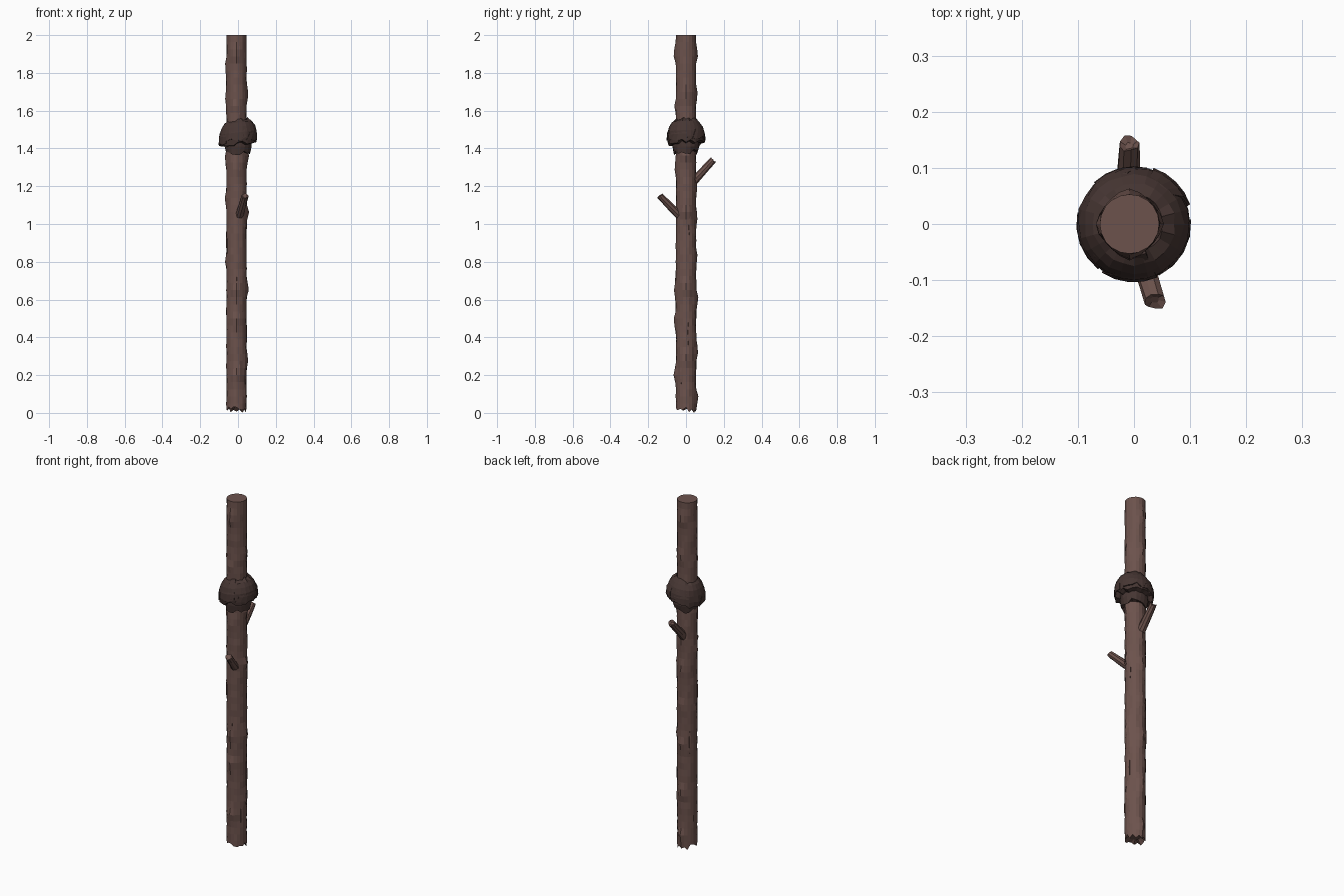
import bpy, math, random
from mathutils import Vector

if "Cube" in bpy.data.objects:
    bpy.data.objects.remove(bpy.data.objects["Cube"])

random.seed(4)


def material(name, color):
    m = bpy.data.materials.new(name)
    m.diffuse_color = (*color, 1)
    m.use_nodes = True
    m.node_tree.nodes["Principled BSDF"].inputs["Base Color"].default_value = m.diffuse_color
    return m


bark = material("bark", (0.15, 0.085, 0.073))
dark_bark = material("dark_bark", (0.062, 0.037, 0.033))


def tube(name, rings, mat, cap=True, closed=False):
    """Loft a list of equal-length rings, flat shaded."""
    n = len(rings[0])
    verts = [p for r in rings for p in r]
    rows = len(rings)
    faces = []
    for i in range(rows if closed else rows - 1):
        for j in range(n):
            k, a, b = (j + 1) % n, i * n, ((i + 1) % rows) * n
            faces.append((a + j, a + k, b + k, b + j))
    if cap:
        faces.append(tuple(reversed(range(n))))
        faces.append(tuple(range((rows - 1) * n, rows * n)))
    me = bpy.data.meshes.new(name)
    me.from_pydata(verts, [], faces)
    me.materials.append(mat)
    ob = bpy.data.objects.new(name, me)
    bpy.context.collection.objects.link(ob)
    return ob


CX, R = -0.008, 0.053

# Trunk: knots swell the bark at (angle in degrees: heights)
knots = {
    180: (1.83, 1.67, 1.34, 1.14, 0.8),
    0: (1.69, 1.36, 1.06, 0.66, 0.28),
    90: (1.9, 1.68, 1.2, 1.04, 0.82, 0.6, 0.33, 0.08),
    270: (1.9, 1.62, 1.3, 0.65, 0.49, 0.2),
}
swells = [(math.radians(a), z, random.uniform(0.006, 0.014))
          for a, zs in knots.items() for z in zs]
SIDES = 20
jag = [random.uniform(0.0, 0.035) for _ in range(SIDES)]
jag[3] = 0
rings = []
heights = [0.0] + [0.05 + 0.0375 * i for i in range(52)] + [2.0]
for i, z in enumerate(heights):
    ring = []
    for j in range(SIDES):
        a = math.tau * j / SIDES
        r = R
        for sa, sz, h in swells:
            da = (a - sa + math.pi) % math.tau - math.pi
            r += h * math.exp(-(da / 0.4) ** 2 - ((z - sz) / 0.035) ** 2)
        zz = z
        if 0 < i < len(heights) - 1:
            r += random.uniform(-0.0015, 0.002)
        if i == 0:
            zz = jag[j]
        ring.append((CX + r * math.cos(a), r * math.sin(a), zz))
    rings.append(ring)
# hollowed, splintered foot
rings.insert(0, [(CX + (x - CX) * 0.5, y * 0.5, 0.035) for x, y, z in rings[0]])
tube("trunk", rings, bark)


# Broken twigs
def twig(name, base, tip, r0, r1, sides=9):
    base, tip = Vector(base), Vector(tip)
    d = (tip - base).normalized()
    u = d.cross(Vector((0, 0, 1))).normalized()
    v = u.cross(d)
    rows = []
    for t in (0, 0.35, 0.7, 1):
        r = r0 + (r1 - r0) * t
        c = base.lerp(tip, t)
        row = []
        for j in range(sides):
            a = -math.tau * j / sides
            e = random.uniform(-0.008, 0.006) if t == 1 else 0
            rr = r * random.uniform(0.93, 1.07)
            row.append(c + d * e + u * rr * math.cos(a) + v * rr * math.sin(a))
        rows.append(row)
    rows.append([tip - d * 0.006 + (p - tip) * 0.4 for p in rows[-1]])
    tube(name, rows, bark)


twig("back_twig", (-0.012, 0.03, 1.215), (-0.008, 0.143, 1.338), 0.024, 0.018)
twig("front_twig", (0.005, -0.03, 1.04), (0.038, -0.14, 1.152), 0.022, 0.018)


# Bark growth: domed cap with ragged rim over a torn collar
def growth(name, profile, sides, rough, ragged, tilt=0.0):
    rows = []
    edge = [random.uniform(-ragged, ragged) for _ in range(sides)]
    for r, z, w in profile:
        row = []
        for j in range(sides):
            a = math.tau * j / sides
            rr = r + random.uniform(-rough, rough)
            x, y = rr * math.cos(a), rr * math.sin(a)
            row.append((x, y, z + w * edge[j] + tilt * x))
        rows.append(row)
    return tube(name, rows, dark_bark, cap=False, closed=True)


growth("growth_dome", [(0.05, 1.425, 0), (0.08, 1.425, 1), (0.097, 1.428, 1),
                       (0.101, 1.455, 0.4), (0.098, 1.485, 0), (0.088, 1.515, 0),
                       (0.073, 1.537, 0), (0.052, 1.553, 0.6), (0.04, 1.54, 0)],
       24, 0.002, 0.012, 0.12)
growth("growth_collar", [(0.045, 1.385, 0), (0.064, 1.38, 1), (0.07, 1.41, 0),
                         (0.07, 1.45, 0), (0.045, 1.45, 0)], 18, 0.003, 0.016)


# Overlapping bark flakes on the dome, as thin curved plates
def flake(name, angle, span, z0, z1, lift):
    cols, rows = 5, 4
    verts, faces = [], []
    for i in range(rows):
        t = i / (rows - 1)
        z = z0 + (z1 - z0) * t
        r = 0.101 * math.sqrt(max(0.3, 1 - (max(0, z - 1.455) / 0.108) ** 2))
        r += lift * (1 - 0.7 * t)
        for j in range(cols):
            a = angle + span * (j / (cols - 1) - 0.5) * (1 - 0.55 * t) + 0.25 * t
            dz = random.uniform(-0.012, 0.01) if i == 0 else 0
            x = r * math.cos(a)
            verts.append((x, r * math.sin(a), z + dz + 0.12 * x))
    for i in range(rows - 1):
        for j in range(cols - 1):
            k = i * cols + j
            faces.append((k, k + 1, k + cols + 1, k + cols))
    me = bpy.data.meshes.new(name)
    me.from_pydata(verts, [], faces)
    me.materials.append(dark_bark)
    ob = bpy.data.objects.new(name, me)
    bpy.context.collection.objects.link(ob)
    s = ob.modifiers.new("thickness", "SOLIDIFY")
    s.thickness = 0.008


for i, (deg, span, z0, z1, lift) in enumerate([
        (45, 0.9, 1.45, 1.55, 0.005), (105, 1.0, 1.44, 1.53, 0.002),
        (200, 1.1, 1.435, 1.54, 0.002), (265, 1.0, 1.45, 1.555, 0.003),
        (330, 1.2, 1.435, 1.53, 0.001)]):
    flake(f"bark_flake_{i + 1}", math.radians(deg), span, z0, z1, lift)

# Raised bark slivers along the trunk
for i, (deg, z, h) in enumerate([(20, 1.0, 0.12), (275, 0.68, 0.16), (15, 0.42, 0.14),
                                 (140, 0.62, 0.13), (200, 0.9, 0.12), (330, 0.2, 0.1)]):
    a = math.radians(deg)
    pts = []
    for k, (w, t, out) in enumerate([(0.02, 0, 0), (0.1, 0.3, 0.003),
                                     (0.1, 0.7, 0.003), (0.02, 1, 0)]):
        zz = z - h / 2 + h * t
        pts.append([(CX + q * math.cos(a + s * w), q * math.sin(a + s * w), zz)
                    for s, q in ((-1, R - 0.004), (0.6, R - 0.004),
                                 (1, R + 0.001 + out), (-0.6, R + 0.001 + out))])
    tube(f"bark_sliver_{i + 1}", pts, bark)
